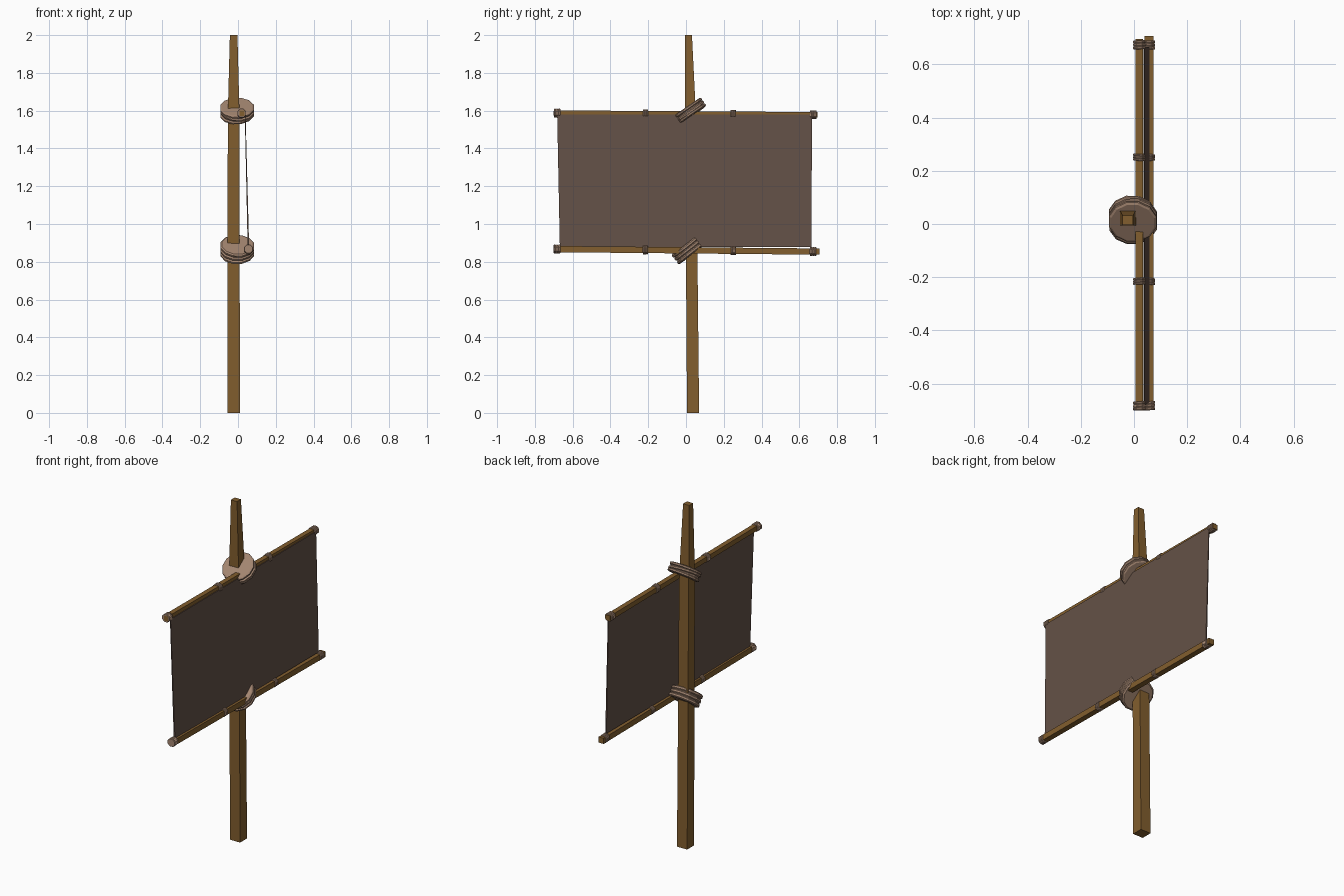
import bpy, bmesh, math, random
from mathutils import Matrix, Vector

if "Cube" in bpy.data.objects:
    bpy.data.objects.remove(bpy.data.objects["Cube"])

random.seed(4)


def material(name, hex_rgb):
    m = bpy.data.materials.new(name)
    lin = [((c / 255 + 0.055) / 1.055) ** 2.4 for c in hex_rgb]
    m.diffuse_color = (*lin, 1)
    m.use_nodes = True
    m.node_tree.nodes["Principled BSDF"].inputs["Base Color"].default_value = m.diffuse_color
    return m


WOOD = material("brown wood", (130, 94, 46))
HIDE = material("dark hide", (100, 81, 71))
ROPE = material("tan rope", (164, 134, 113))


def loft(name, rings, mat):
    """Skin a list of equal-sized point rings and close both ends."""
    bm = bmesh.new()
    rows = [[bm.verts.new(p) for p in ring] for ring in rings]
    n = len(rows[0])
    for a, b in zip(rows, rows[1:]):
        for i in range(n):
            j = (i + 1) % n
            bm.faces.new((a[i], a[j], b[j], b[i]))
    bm.faces.new(rows[0][::-1])
    bm.faces.new(rows[-1])
    bmesh.ops.recalc_face_normals(bm, faces=bm.faces)
    me = bpy.data.meshes.new(name)
    bm.to_mesh(me)
    bm.free()
    me.materials.append(mat)
    ob = bpy.data.objects.new(name, me)
    bpy.context.collection.objects.link(ob)
    return ob


CORNERS = ((-1, -1), (1, -1), (1, 1), (-1, 1))


def lashing(name, centre, radius, thick, rot, sides, wobble=0.0):
    """Solid coil of three rope turns; rot turns its z axis into place."""
    rings = []
    turns = 3
    for k in range(turns):
        tilt = random.uniform(-wobble, wobble)
        for s, r in ((0.02, 0.91), (0.28, 1.0), (0.72, 1.0), (0.98, 0.91)):
            z = ((k + s) / turns - 0.5) * thick
            ring = []
            for i in range(sides):
                a = 2 * math.pi * (i + 0.5) / sides
                p = Vector((math.cos(a) * radius * r, math.sin(a) * radius * r, 0))
                p.z = z + tilt * p.x
                ring.append(rot @ p + Vector(centre))
            rings.append(ring)
    return loft(name, rings, ROPE)


# Upright post, narrowing above the upper lashing
post = [(0, 0.0375, 0.033, 0.032), (1.58, 0.0235, 0.031, 0.029), (2, 0.0135, 0.020, 0.018)]
loft("post", [[(-0.023 + u * hx, y + v * hy, z) for u, v in CORNERS]
              for z, y, hx, hy in post], WOOD)

# Crossbars: x, then (y, z) of each end, and half thickness
bars = {"top_bar": (0.020, (-0.70, 1.587), (0.695, 1.578), 0.0145),
        "bottom_bar": (0.056, (-0.69, 0.867), (0.707, 0.854), 0.0165)}
for name, (x, a, b, h) in bars.items():
    loft(name, [[(x + u * h, y, z + v * h) for u, v in CORNERS] for y, z in (a, b)], WOOD)
    # Small lashings along each bar
    for i, y in enumerate((-0.683, -0.215, 0.25, 0.673)):
        z = a[1] + (b[1] - a[1]) * (y - a[0]) / (b[0] - a[0])
        end = i in (0, 3)
        rot = Matrix.Rotation(math.radians(90), 3, 'X')
        lashing(f"{name}_lashing_{i + 1}", (x, y, z), 0.0255,
                0.034 if end else 0.026, rot, 8, 0.1)

# Hide sheet stretched between the bars
sheet = [(0.879, 0.055, 0.004, -0.668, 0.664), (1.580, 0.038, 0.002, -0.682, 0.667)]
loft("hide_sheet", [[(x - t, y0, z), (x + t, y0, z), (x + t, y1, z), (x - t, y1, z)]
                    for z, x, t, y0, y1 in sheet], HIDE)

# Large slanted lashings holding the bars to the post
for name, centre, thick, deg in (("upper_lashing", (-0.005, 0.02, 1.598), 0.055, 35),
                                 ("lower_lashing", (-0.003, 0.012, 0.865), 0.066, 38)):
    lashing(name, centre, 0.092, thick, Matrix.Rotation(math.radians(deg), 3, 'X'), 12, 0.06)
